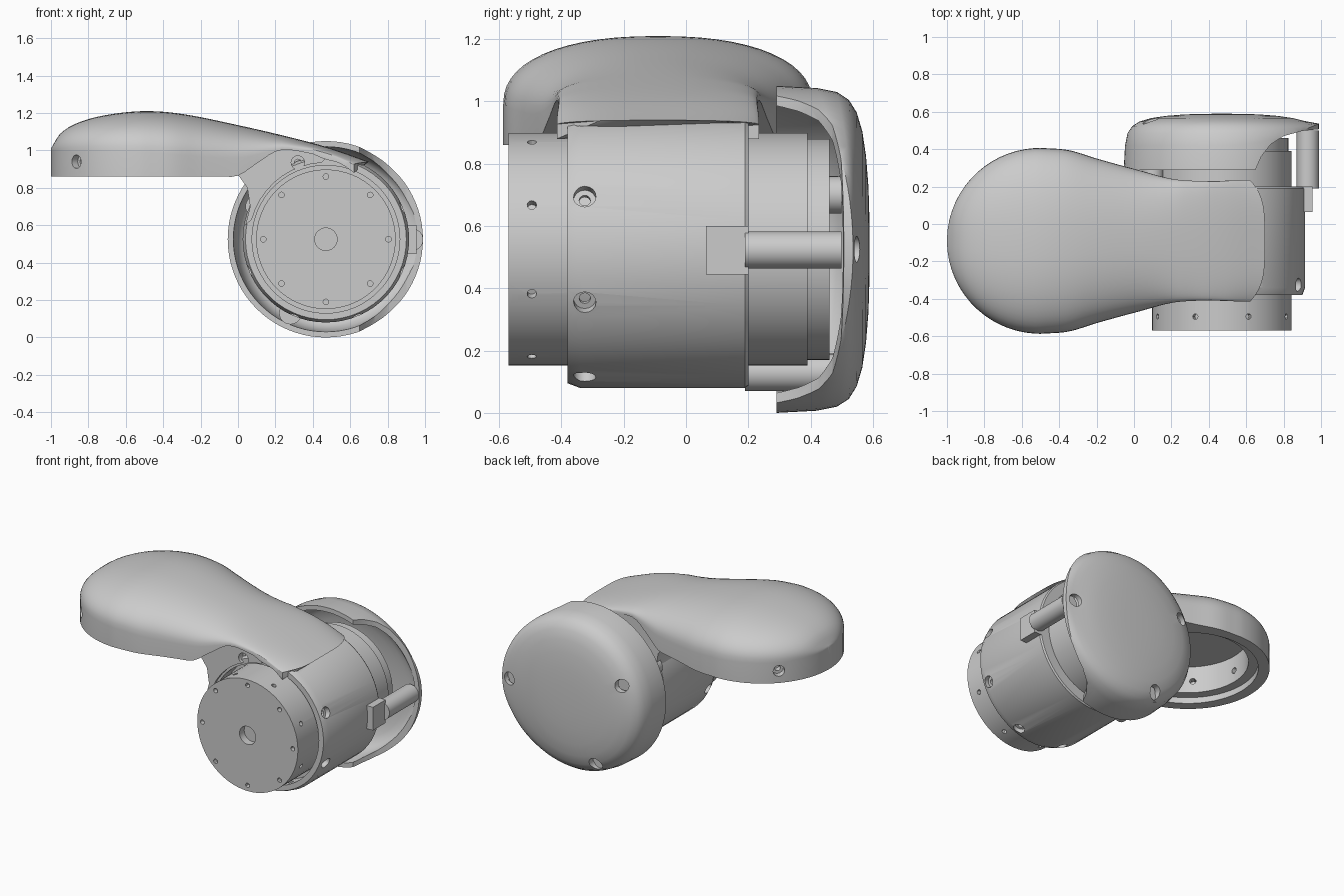
import bpy, bmesh, math
from mathutils import Vector, Matrix

if "Cube" in bpy.data.objects:
    bpy.data.objects.remove(bpy.data.objects["Cube"])

CX, CZ = 0.47, 0.525           # axis of the drum
HX, HY, HR = -0.5, -0.09, 0.5  # centre and radius of the arm's round head


def finish(name, bm):
    bmesh.ops.recalc_face_normals(bm, faces=bm.faces)
    if bm.calc_volume(signed=True) < 0:
        bmesh.ops.reverse_faces(bm, faces=bm.faces)
    me = bpy.data.meshes.new(name)
    bm.to_mesh(me)
    bm.free()
    ob = bpy.data.objects.new(name, me)
    bpy.context.collection.objects.link(ob)
    return ob


def rod(name, a, b, r, seg=16):
    a, b = Vector(a), Vector(b)
    rot = (b - a).to_track_quat('Z', 'Y').to_matrix().to_4x4()
    bm = bmesh.new()
    bmesh.ops.create_cone(bm, cap_ends=True, segments=seg, radius1=r, radius2=r,
                          depth=(b - a).length, matrix=Matrix.Translation((a + b) / 2) @ rot)
    return finish(name, bm)


def drum(name, y0, y1, r, seg=64):
    return rod(name, (CX, y0, CZ), (CX, y1, CZ), r, seg)


def prism(name, pts, depth):
    """Extrude a closed outline of 3D points along a vector."""
    bm = bmesh.new()
    lo = [bm.verts.new(p) for p in pts]
    hi = [bm.verts.new(Vector(p) + Vector(depth)) for p in pts]
    bm.faces.new(lo)
    bm.faces.new(hi[::-1])
    for i in range(len(pts)):
        j = (i + 1) % len(pts)
        bm.faces.new((lo[i], lo[j], hi[j], hi[i]))
    return finish(name, bm)


def revolve(name, prof, seg=60, warp=None):
    """Spin a closed (radius, y) outline round the drum axis."""
    bm = bmesh.new()
    rings = []
    for i in range(seg):
        a = math.tau * i / seg
        ring = []
        for r, y in prof:
            if warp:
                y = warp(r, y, a)
            ring.append(bm.verts.new((CX + r * math.cos(a), y, CZ + r * math.sin(a))))
        rings.append(ring)
    n = len(prof)
    for i in range(seg):
        p, q = rings[i], rings[(i + 1) % seg]
        for k in range(n):
            bm.faces.new((p[k], p[(k + 1) % n], q[(k + 1) % n], q[k]))
    bmesh.ops.remove_doubles(bm, verts=bm.verts, dist=1e-5)
    return finish(name, bm)


def boolean(ob, cutters):
    """Cut one hole at a time; skip any cut that would destroy the part."""
    def size(me):
        return sum(p.area for p in me.polygons)
    for o in cutters:
        for solver in ('EXACT', 'MANIFOLD'):
            m = ob.modifiers.new("bool", 'BOOLEAN')
            m.operation, m.solver, m.object = 'DIFFERENCE', solver, o
            bpy.context.view_layer.update()
            ev = ob.evaluated_get(bpy.context.evaluated_depsgraph_get())
            me = bpy.data.meshes.new_from_object(ev)
            ob.modifiers.clear()
            if size(me) > 0.55 * size(ob.data):
                ob.data = me
                break
        bpy.data.objects.remove(o)


def bore(p, out, r=0.036, depth=0.045):
    """Counterbored screw hole: wide shallow part plus narrow deep part."""
    p, d = Vector(p), Vector(out).normalized()
    return [rod("cut", p + d * 0.1, p - d * depth, r),
            rod("cut", p - d * depth * 0.5, p - d * (depth + 0.04), r * 0.5)]


def polar(r, deg, y):
    a = math.radians(deg)
    return Vector((CX + r * math.cos(a), y, CZ + r * math.sin(a)))


def curve(pts, x):
    """Smooth interpolation through (x, value) points."""
    if x <= pts[0][0]:
        return pts[0][1]
    for i in range(len(pts) - 1):
        (x0, y0), (x1, y1) = pts[i], pts[i + 1]
        if x <= x1:
            def slope(j):
                a, b = pts[max(j - 1, 0)], pts[min(j + 1, len(pts) - 1)]
                return (b[1] - a[1]) / (b[0] - a[0])
            h, t = x1 - x0, (x - x0) / (x1 - x0)
            return ((2*t**3 - 3*t*t + 1) * y0 + (t**3 - 2*t*t + t) * h * slope(i)
                    + (3*t*t - 2*t**3) * y1 + (t**3 - t*t) * h * slope(i + 1))
    return pts[-1][1]


# motor drum with bolt holes on its front face and rim
motor = drum("motor_drum", -0.57, 0.39, 0.373)
cuts = [drum("cut", -0.7, -0.52, 0.06, 32)]
for k in range(8):
    c = polar(0.335, 45 * k, -0.6)
    cuts.append(rod("cut", c, c + Vector((0, 0.06, 0)), 0.015, 12))
    cuts.append(rod("cut", polar(0.34, 45 * k + 22.5, -0.495), polar(0.42, 45 * k + 22.5, -0.495), 0.015, 12))
boolean(motor, cuts)
drum("motor_rear", 0.38, 0.46, 0.355)

# housing sleeve around the motor
housing = revolve("housing_sleeve", [(0.395, -0.38), (0.43, -0.38), (0.445, -0.34), (0.445, 0.19),
                                     (0.438, 0.2), (0.365, 0.2), (0.365, -0.27), (0.395, -0.27)])
cuts = []
for k in range(8):
    if k not in (2, 3):
        d = 45 * k + 22.5
        cuts += bore(polar(0.445, d, -0.325), polar(1, d, 0) - polar(0, d, 0), 0.036, 0.035)
boolean(housing, cuts)

# neck bracket joining the housing to the arm
outer = [(0.04, 0.60), (0.065, 0.70), (0.05, 0.80), (0.0, 0.87), (0.10, 0.945), (0.22, 1.02),
         (0.38, 1.0), (0.47, 0.96)]
pts = [(x, -0.40, z) for x, z in outer] + [tuple(polar(0.41, d, -0.40)) for d in range(93, 168, 8)]
bracket = prism("neck_bracket", pts, (0, 0.625, 0))
boolean(bracket, bore((0.32, -0.40, 0.935), (0, -1, 0), 0.036)
        + bore((0.32, 0.225, 0.935), (0, 1, 0), 0.036))

# posts that carry the rear cap, and the boss on the housing's right side
for i, (px, pz) in enumerate([(0.93, 0.523), (0.28, 0.13), (0.10, 0.70)]):
    rod("cap_post_%d" % i, (px, 0.19, pz), (px, 0.50, pz), 0.06, 32)
prism("post_boss", [(0.88, 0.065, 0.445), (0.955, 0.065, 0.445), (0.955, 0.065, 0.6), (0.88, 0.065, 0.6)],
      (0, 0.135, 0))

# rear cap: domed shell, flatter on the right where its wall is cut away
dome = [(0, 0.59), (0.1, 0.589), (0.2, 0.586), (0.3, 0.578), (0.38, 0.566), (0.44, 0.548),
        (0.48, 0.523), (0.505, 0.485), (0.518, 0.42), (0.525, 0.29)]
inside = [(max(r - 0.03 * (r / 0.525), 0), y - 0.03 * (r < 0.52)) for r, y in reversed(dome)]


def flatten(r, y, a):
    t = max(0, math.cos(a)) ** 2
    return y + t * max(0, 0.59 - 0.055 * (r / 0.525) ** 2 - y) if y > 0.3 else y


def warp(r, y, a):
    return flatten(r, y, a) if (r, y) in dome else flatten(r, y + 0.03, a) - 0.03 if y > 0.3 else y


cap = revolve("rear_cap", dome + inside, 80, warp)
edge = [(0.63, 0.2), (0.645, 0.28), (0.68, 0.36), (0.73, 0.425), (0.80, 0.47), (0.9, 0.498),
        (1.0, 0.508), (1.2, 0.512), (1.2, 0.2)]
cuts = [prism("cut", [(x, y, -0.3) for x, y in edge], (0, 0, 1.7))]
for px, pz in [(0.925, 0.525), (0.29, 0.12), (0.09, 0.70)]:
    cuts.append(rod("cut", (px, 0.46, pz), (px, 0.7, pz), 0.042, 24))
boolean(cap, cuts)

# arm cover: pear-shaped loft along x
top = [(-1, 1.01), (-0.95, 1.09), (-0.85, 1.15), (-0.7, 1.19), (-0.5, 1.21), (-0.3, 1.195),
       (0, 1.135), (0.3, 1.065), (0.5, 1.01), (0.7, 0.94)]
side = [(-1, 1.0), (-0.5, 0.99), (0, 0.96), (0.25, 1.01), (0.5, 0.98), (0.7, 0.925)]
base = [(-0.1, 0.86), (0, 0.865), (0.1, 0.93), (0.22, 1.0), (0.38, 0.985), (0.48, 0.955), (0.6, 0.93), (0.7, 0.88)]
width = [(-0.5, 0.497), (-0.35, 0.485), (-0.2, 0.44), (0, 0.385), (0.25, 0.325), (0.7, 0.325)]
xs = [-1 + 0.5 * (1 - math.cos(math.pi / 2 * (i + 0.4) / 16)) for i in range(16)]
xs += [-0.5 + 1.2 * i / 36 for i in range(37)]
bm = bmesh.new()
rows = []
for x in xs:
    w = math.sqrt(max(0, 1 - ((x - HX) / HR) ** 2)) * 0.497 if x < HX else curve(width, x)
    t, s, b = curve(top, x), curve(side, x), curve(base, x)
    s = max(s, b + 0.01)
    t = max(t, s + 0.005)
    sec = [(-1, b)]
    for k in range(29):
        a = math.pi * (1 - k / 28)
        c, n = math.cos(a), math.sin(a)
        sec.append((math.copysign(abs(c) ** 0.87, c), s + (t - s) * max(n, 0) ** 0.87))
    sec.append((1, b))
    tuck = 0.08 * min(max((x - 0.4) / 0.3, 0), 1)
    rows.append([bm.verts.new((x - tuck * v ** 4, HY + v * w, z)) for v, z in sec])
n = len(rows[0])
for p, q in zip(rows, rows[1:]):
    for k in range(n):
        bm.faces.new((p[k], p[(k + 1) % n], q[(k + 1) % n], q[k]))
ends = [bm.faces.new(rows[0]), bm.faces.new(rows[-1])]
bmesh.ops.triangulate(bm, faces=ends)
arm = finish("arm_cover", bm)
cuts = [rod("cut", (HX, HY, 0.8), (HX, HY, 0.90), 0.43, 64),
        rod("cut", (HX, HY, 0.8), (HX, HY, 1.08), 0.37, 64)]
for d in (137, 223):
    v = Vector((math.cos(math.radians(d)), math.sin(math.radians(d)), 0))
    cuts += bore(Vector((HX, HY, 0.94)) + v * 0.495, v, 0.036, 0.04)
for k in range(8):
    v = Vector((math.cos(math.tau * k / 8), math.sin(math.tau * k / 8), 0))
    p = Vector((HX, HY, 0.98))
    cuts.append(rod("cut", p + v * 0.34, p + v * 0.41, 0.02, 12))
boolean(arm, cuts)

# smooth shading with crisp edges
for ob in bpy.context.collection.objects:
    ob.select_set(True)
    bpy.context.view_layer.objects.active = ob
bpy.ops.object.shade_smooth_by_angle(angle=math.radians(30))
